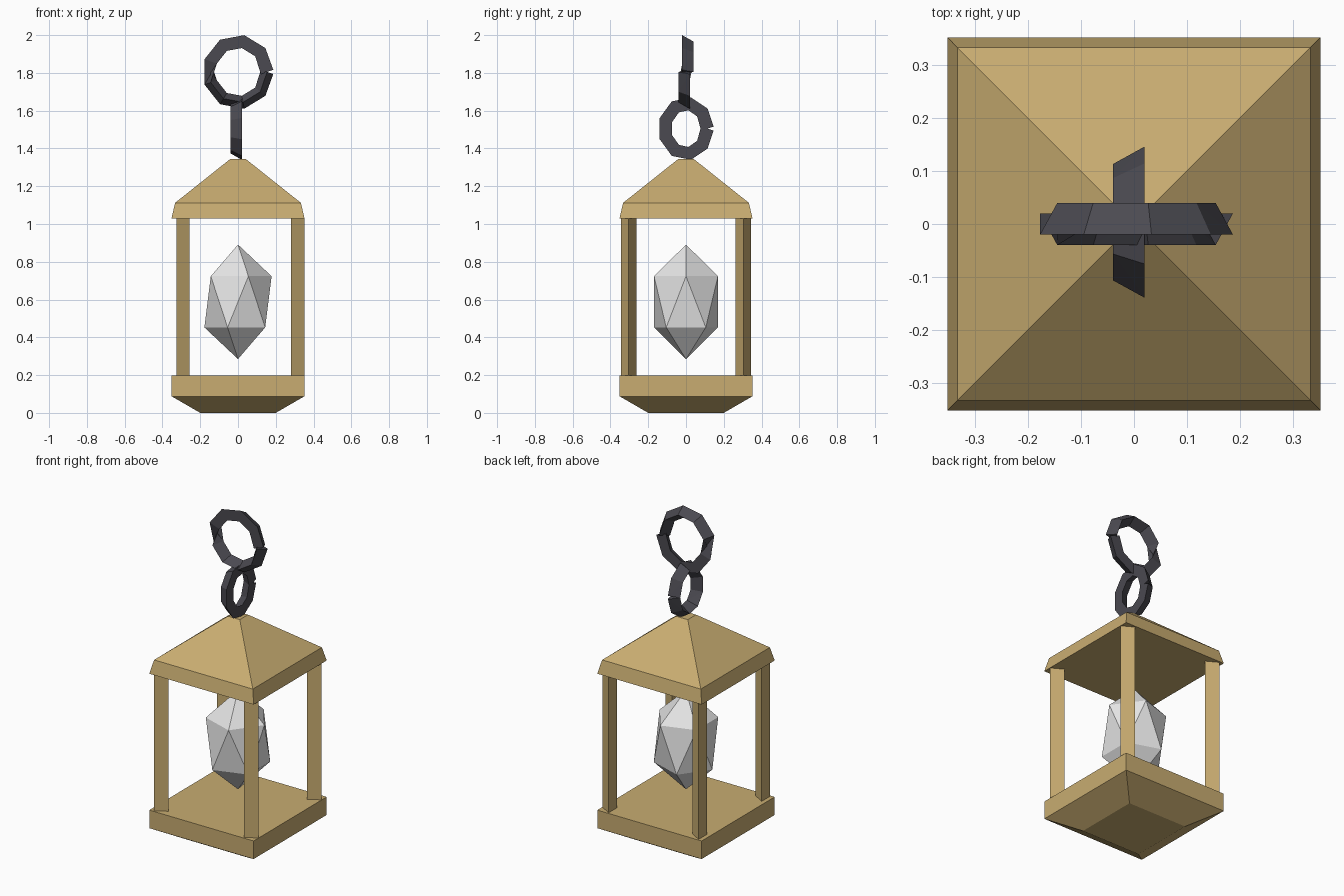
import bpy, bmesh, math
from mathutils import Vector

if "Cube" in bpy.data.objects:
    bpy.data.objects.remove(bpy.data.objects["Cube"])


def material(name, rgb):
    m = bpy.data.materials.new(name)
    m.diffuse_color = (*rgb, 1)
    m.use_nodes = True
    m.node_tree.nodes["Principled BSDF"].inputs["Base Color"].default_value = m.diffuse_color
    return m


brass = material("brass", (0.58, 0.415, 0.165))
iron = material("dark_iron", (0.07, 0.068, 0.082))
crystal_white = material("crystal_white", (0.78, 0.78, 0.78))


def finish(name, bm, mat):
    bmesh.ops.recalc_face_normals(bm, faces=bm.faces)
    mesh = bpy.data.meshes.new(name)
    bm.to_mesh(mesh)
    bm.free()
    mesh.materials.append(mat)
    ob = bpy.data.objects.new(name, mesh)
    bpy.context.collection.objects.link(ob)
    return ob


def loft(bm, rings, caps=True):
    """Skin a list of equally sized vertex rings."""
    rows = [[bm.verts.new(p) for p in ring] for ring in rings]
    n = len(rows[0])
    for a, b in zip(rows, rows[1:]):
        for i in range(n):
            j = (i + 1) % n
            bm.faces.new((a[i], a[j], b[j], b[i]))
    if caps:
        bm.faces.new(rows[0][::-1])
        bm.faces.new(rows[-1])


def square_stack(name, levels, mat):
    """Stack of centred squares given as (half width, height)."""
    bm = bmesh.new()
    loft(bm, [[(-w, -w, z), (w, -w, z), (w, w, z), (-w, w, z)] for w, z in levels])
    return finish(name, bm, mat)


def chain_link(name, axis, side, radius_h, radius_z, centre_z, flips):
    """Open nine-sided link with a triangular section; ends meet in a V notch."""
    count, r = 9, 0.04
    up = Vector((0, 0, 1))
    centre = up * centre_z
    pts = []
    for i in range(count + 1):
        a = 2 * math.pi * i / count
        pts.append(centre + axis * radius_h * math.cos(a) + up * radius_z * math.sin(a))
    rings = []
    for i, p in enumerate(pts):
        # tangent averaged from the neighbouring segments
        t = Vector()
        if i > 0:
            t += (p - pts[i - 1]).normalized()
        if i < count:
            t += (pts[i + 1] - p).normalized()
        t.normalize()
        out = axis * t.dot(up) - up * t.dot(axis)
        # section turns over on the lower half of a twisted link
        s = -1 if flips and out.z < 0 else 1
        ring = []
        for k in range(3):
            b = 2 * math.pi * k / 3
            ring.append(p + s * r * (side * math.cos(b) + out * math.sin(b)))
        rings.append(ring)
    bm = bmesh.new()
    loft(bm, rings)
    bmesh.ops.triangulate(bm, faces=bm.faces)
    return finish(name, bm, iron)


# Base with tapered foot, and roof with sloped rim
square_stack("base", [(0.2, 0.0), (0.352, 0.088), (0.352, 0.198)], brass)
square_stack("roof", [(0.352, 1.03), (0.333, 1.112), (0.04, 1.345)], brass)

# Four triangular corner posts
for ix, x in (("left", -0.303), ("right", 0.304)):
    for iy, y in (("front", -0.304), ("back", 0.304)):
        bm = bmesh.new()
        section = [(x + 0.047 * math.cos(k * math.tau / 3),
                    y + 0.047 * math.sin(k * math.tau / 3)) for k in range(3)]
        loft(bm, [[(px, py, z) for px, py in section] for z in (0.19, 1.035)])
        finish(f"post_{iy}_{ix}", bm, brass)

# Floating crystal: a stretched icosahedron
bm = bmesh.new()
bmesh.ops.create_icosphere(bm, subdivisions=1, radius=1)
for v in bm.verts:
    v.co = (v.co.x * 0.199, v.co.y * 0.199, v.co.z * 0.303 + 0.588)
finish("crystal", bm, crystal_white)

# Two interlocked hanging links
X, Y = Vector((1, 0, 0)), Vector((0, 1, 0))
chain_link("lower_link", Y, -X, 0.113, 0.133, 1.505, False)
chain_link("upper_link", X, Y, 0.154, 0.163, 1.805, True)
